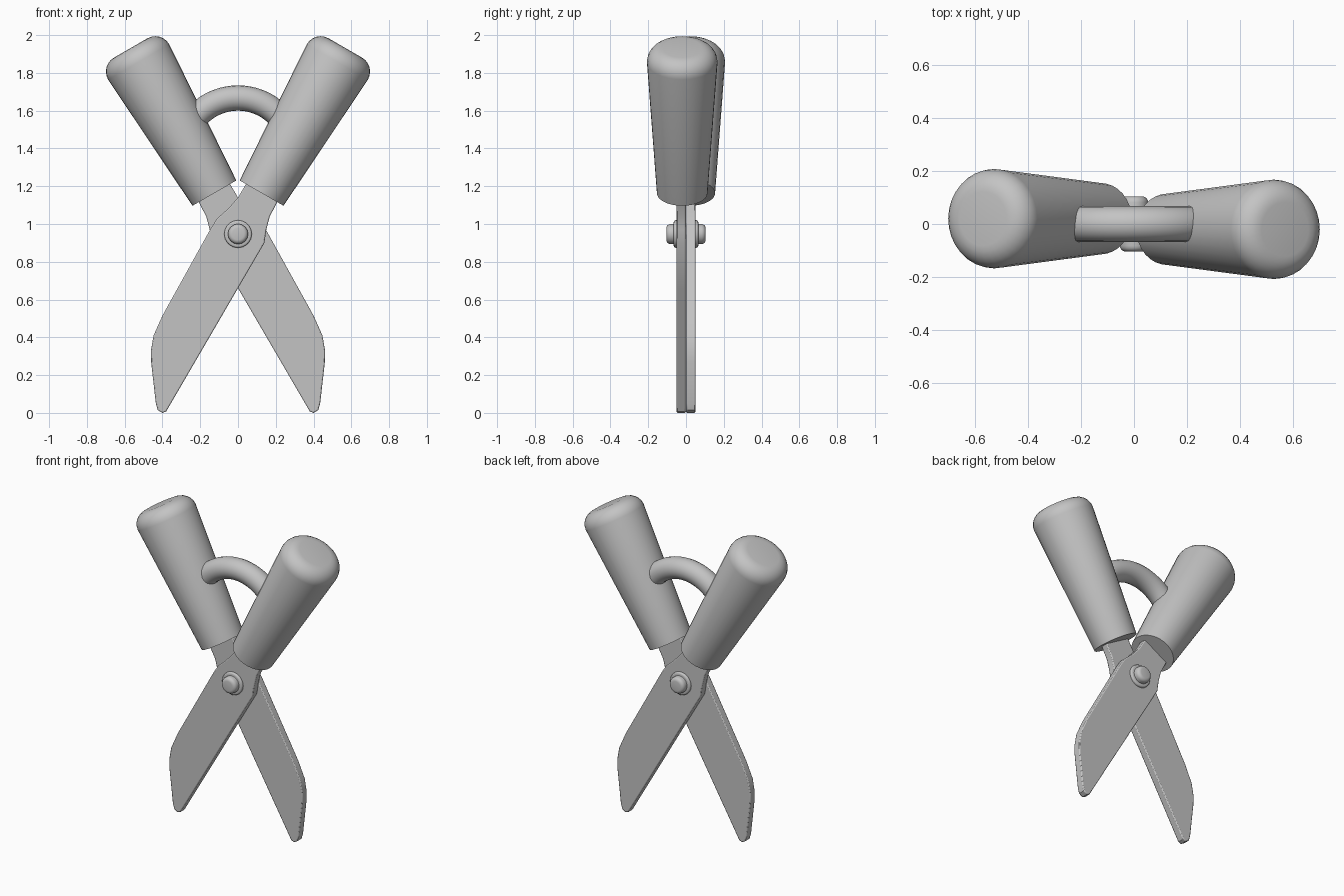
import bpy
import bmesh
from math import pi, radians, sin, cos
from mathutils import Matrix, Vector

if "Cube" in bpy.data.objects:
    bpy.data.objects.remove(bpy.data.objects["Cube"], do_unlink=True)

PIVOT_Z = 0.947
HALF_TURN = Matrix.Rotation(pi, 4, 'Z')

grey = bpy.data.materials.new("plain grey")
grey.use_nodes = True
grey.diffuse_color = (0.55, 0.55, 0.55, 1)
grey.node_tree.nodes["Principled BSDF"].inputs["Base Color"].default_value = grey.diffuse_color


def finish(name, bm, matrix=Matrix()):
    """Turn a bmesh into a smooth-shaded object with crisp edges."""
    bmesh.ops.remove_doubles(bm, verts=bm.verts, dist=0.0001)
    bmesh.ops.recalc_face_normals(bm, faces=bm.faces)
    bmesh.ops.transform(bm, matrix=matrix, verts=bm.verts)
    mesh = bpy.data.meshes.new(name)
    bm.to_mesh(mesh)
    bm.free()
    mesh.materials.append(grey)
    obj = bpy.data.objects.new(name, mesh)
    bpy.context.collection.objects.link(obj)
    bpy.ops.object.select_all(action='DESELECT')
    obj.select_set(True)
    bpy.context.view_layer.objects.active = obj
    bpy.ops.object.shade_smooth_by_angle(angle=radians(35))
    return obj


def lathe(name, profile, matrix, steps=32):
    """Revolve (radius, height) points around z."""
    bm = bmesh.new()
    verts = [bm.verts.new((r, 0, h)) for r, h in profile]
    edges = [bm.edges.new(pair) for pair in zip(verts, verts[1:])]
    bmesh.ops.spin(bm, geom=verts + edges, cent=(0, 0, 0), axis=(0, 0, 1),
                   angle=2 * pi, steps=steps)
    return finish(name, bm, matrix)


def rounded(radius, top, bevel, steps=6):
    """Profile points of a rounded outer rim, closed to the axis."""
    arc = [(radius - bevel * (1 - cos(a)), top - bevel * (1 - sin(a)))
           for a in (i * pi / 2 / steps for i in range(steps + 1))]
    return arc + [(0, top)]


# Blade outline in the front plane, from the tip up the spine and back down
outline = [(-.40, 0), (-.425, .015), (-.435, .05), (-.46, .27), (-.461, .33),
           (-.447, .41), (-.40, .515), (-.145, .975), (-.11, 1.03),
           (-.053, 1.08), (0, 1.14), (.05, 1.225), (.12, 1.34), (.27, 1.25),
           (.20, 1.10), (.168, 1.04), (.15, .97), (.14, .90), (0, .66),
           (-.37, .025), (-.38, .008)]

# Handle grip: a tapered cone with a rounded end
grip = [(0, .25), (.134, .25)] + rounded(.187, 1.137, .085)
tilt = Matrix.Translation((0, -.02, PIVOT_Z)) @ Matrix.Rotation(radians(30), 4, 'Y')

# Pivot bolt: washer and round head, pointing to the front
washer = [(.073, 0)] + rounded(.073, .065, .01, 3)
head = [(.053, .05)] + rounded(.053, .104, .022, 4)
to_front = Matrix.Translation((0, 0, PIVOT_Z)) @ Matrix.Rotation(pi / 2, 4, 'X')

# The two halves are the same, turned half way round
for side, turn in (("front", Matrix()), ("back", HALF_TURN)):
    bm = bmesh.new()
    face = bm.faces.new([bm.verts.new((x, -.05, z)) for x, z in outline])
    slab = bmesh.ops.extrude_face_region(bm, geom=[face])["geom"]
    bmesh.ops.translate(bm, vec=Vector((0, .049, 0)),
                        verts=[v for v in slab if isinstance(v, bmesh.types.BMVert)])
    blade = finish(side + "_blade", bm, turn)
    bevel = blade.modifiers.new("edge bevel", 'BEVEL')
    bevel.width = .006
    bevel.segments = 2
    bevel.limit_method = 'ANGLE'
    bevel.angle_limit = radians(60)

    lathe(side + "_handle", grip, turn @ tilt)
    lathe(side + "_washer", washer, turn @ to_front)
    lathe(side + "_bolt_head", head, turn @ to_front)

# Curved bumper bar joining the handles
bm = bmesh.new()
bar_radius, reach = .298, radians(54)
ring = bmesh.ops.create_circle(bm, segments=20, radius=.067)["verts"]
start = (Matrix.Rotation(-reach, 4, 'Y') @ Matrix.Translation((0, 0, bar_radius))
         @ Matrix.Rotation(pi / 2, 4, 'Y'))
bmesh.ops.transform(bm, matrix=start, verts=ring)
bmesh.ops.spin(bm, geom=bm.verts[:] + bm.edges[:], cent=(0, 0, 0), axis=(0, 1, 0),
               angle=2 * reach, steps=20)
bmesh.ops.holes_fill(bm, edges=bm.edges[:], sides=0)
finish("bumper_bar", bm, Matrix.Translation((0, 0, 1.369)))
